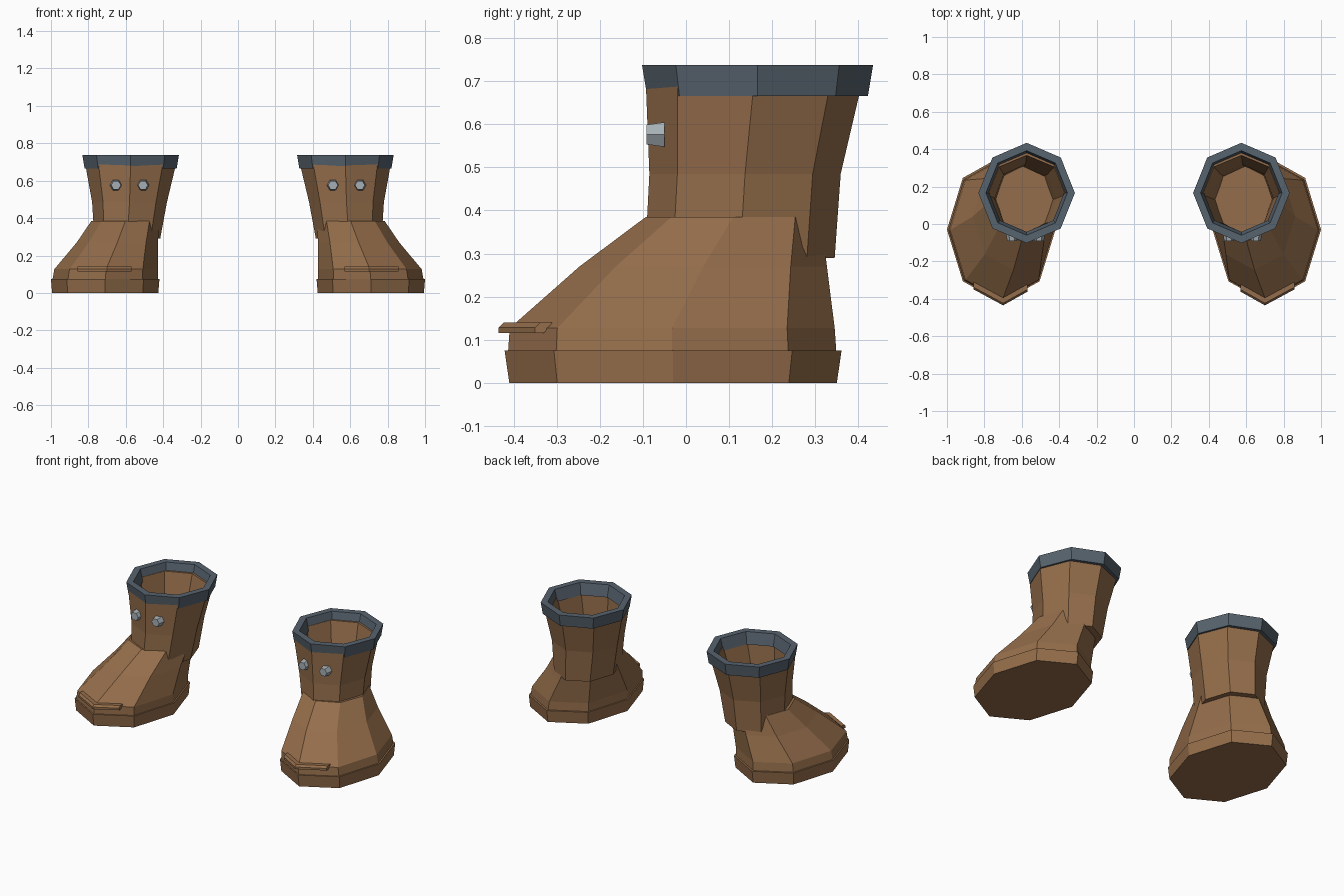
import bpy, bmesh, math

if "Cube" in bpy.data.objects:
    bpy.data.objects.remove(bpy.data.objects["Cube"])


def material(name, rgb):
    m = bpy.data.materials.new(name)
    m.diffuse_color = (*rgb, 1)
    m.use_nodes = True
    m.node_tree.nodes["Principled BSDF"].inputs["Base Color"].default_value = m.diffuse_color
    return m


LEATHER = material("leather", (0.30, 0.155, 0.07))
SLATE = material("slate", (0.095, 0.125, 0.155))
METAL = material("metal", (0.38, 0.43, 0.46))


def finish(name, bm, mat):
    """Make an object from the bmesh, mirrored to give the second boot."""
    bmesh.ops.recalc_face_normals(bm, faces=bm.faces)
    me = bpy.data.meshes.new(name)
    bm.to_mesh(me)
    bm.free()
    me.materials.append(mat)
    ob = bpy.data.objects.new(name, me)
    bpy.context.collection.objects.link(ob)
    mod = ob.modifiers.new("second_boot", 'MIRROR')
    mod.use_axis[0] = True
    mod.use_mirror_merge = False
    return ob


def loft(name, rings, mat, closed=False, n=8):
    """Join octagon rings (cx, cy, z, rx, ry); closed makes a hollow tube."""
    bm = bmesh.new()
    loops = []
    for cx, cy, z, rx, ry in rings:
        loops.append([bm.verts.new((cx + rx * math.cos(math.tau * i / n),
                                    cy + ry * math.sin(math.tau * i / n), z))
                      for i in range(n)])
    pairs = list(zip(loops, loops[1:]))
    if closed:
        pairs.append((loops[-1], loops[0]))
    else:
        bm.faces.new(loops[0])
        bm.faces.new(loops[-1])
    for a, b in pairs:
        for i in range(n):
            j = (i + 1) % n
            bm.faces.new((a[i], a[j], b[j], b[i]))
    return finish(name, bm, mat)


# Sole
loft("sole", [(0.71, -0.03, 0, 0.284, 0.38),
              (0.71, -0.03, 0.075, 0.29, 0.391)], LEATHER)

# Foot, rising from the sole to the ankle
loft("foot", [(0.71, -0.032, 0.07, 0.282, 0.381),
              (0.705, -0.032, 0.127, 0.277, 0.377),
              (0.645, 0.04, 0.27, 0.217, 0.287),
              (0.602, 0.11, 0.385, 0.182, 0.203)], LEATHER)

# Hollow shaft: outer wall up, inner wall down
outer = [(0.592, 0.125, 0.29, 0.176, 0.220),
         (0.580, 0.137, 0.485, 0.200, 0.222),
         (0.574, 0.157, 0.69, 0.243, 0.250)]
inner = [(x, y, z, rx - 0.035, ry - 0.04) for x, y, z, rx, ry in reversed(outer)]
loft("shaft", outer + inner, LEATHER, closed=True)

# Collar around the opening
loft("collar", [(0.574, 0.166, 0.665, 0.246, 0.256),
                (0.574, 0.166, 0.737, 0.258, 0.268),
                (0.574, 0.166, 0.737, 0.218, 0.226),
                (0.574, 0.166, 0.665, 0.200, 0.208)], SLATE, closed=True)

# Bent strip over the toe
bm = bmesh.new()
sections = []
for x, y in [(0.57, -0.362), (0.70, -0.435), (0.857, -0.35)]:
    sections.append([bm.verts.new((x, y + dy, z)) for dy, z in
                     [(0, 0.115), (0, 0.128), (0.012, 0.14), (0.04, 0.14), (0.02, 0.115)]])
for a, b in zip(sections, sections[1:]):
    for i in range(5):
        j = (i + 1) % 5
        bm.faces.new((a[i], a[j], b[j], b[i]))
bm.faces.new(sections[0])
bm.faces.new(sections[-1])
finish("toe_strip", bm, LEATHER)

# Two hexagonal studs on the front of the shaft
for k, x in enumerate((0.508, 0.652)):
    bm = bmesh.new()
    rings = [[bm.verts.new((x + r * math.cos(math.tau * i / 6), y,
                            0.576 + r * math.sin(math.tau * i / 6)))
              for i in range(6)] for y, r in ((-0.092, 0.026), (-0.05, 0.033))]
    for ring in rings:
        bm.faces.new(ring)
    for i in range(6):
        j = (i + 1) % 6
        bm.faces.new((rings[0][i], rings[0][j], rings[1][j], rings[1][i]))
    finish(f"stud_{k + 1}", bm, METAL)
